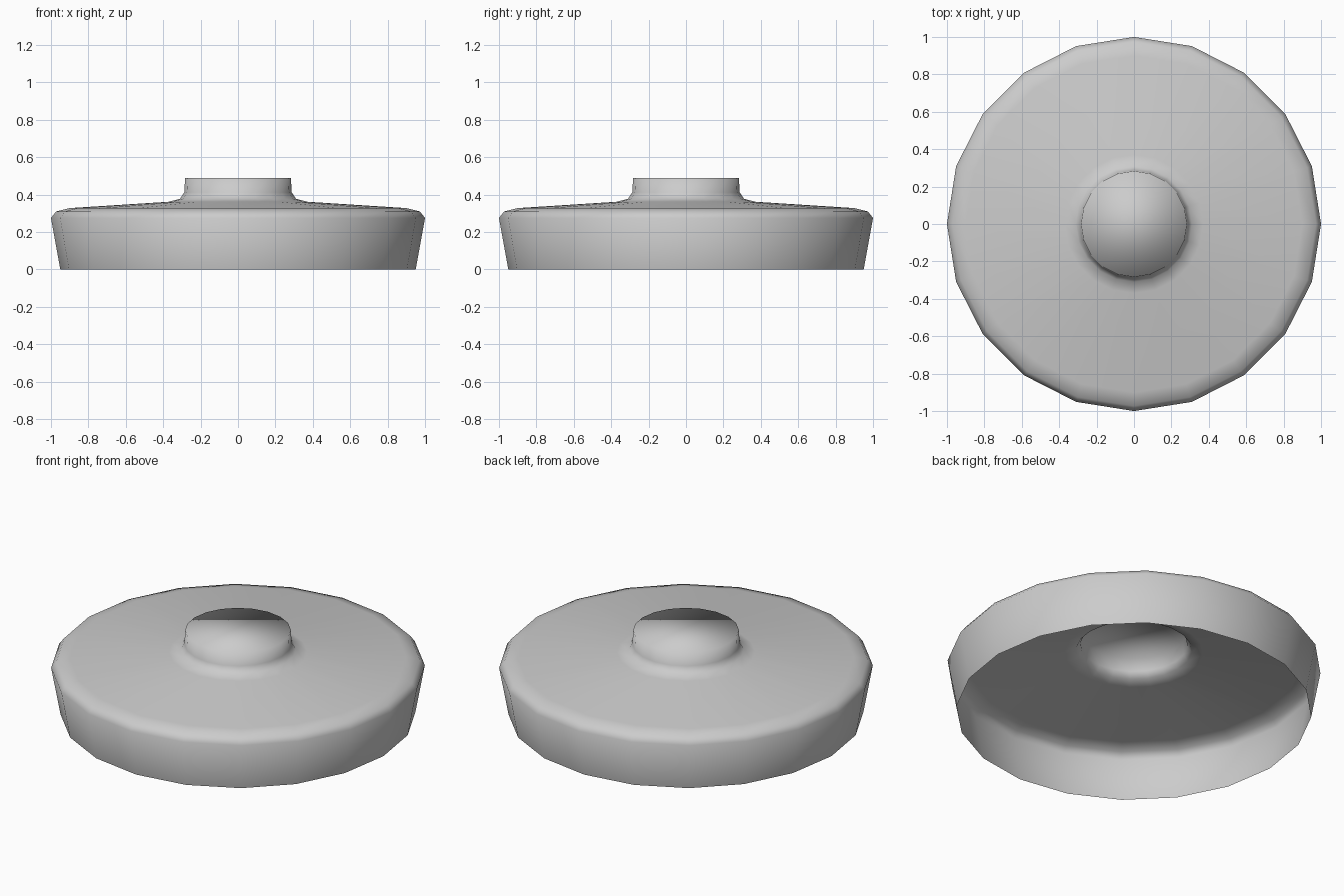
import bpy, bmesh
from math import cos, sin, tau

if "Cube" in bpy.data.objects:
    bpy.data.objects.remove(bpy.data.objects["Cube"])

SIDES = 20

# Profile (radius, height) from the open bottom rim up to the knob's top edge
PROFILE = [
    (0.95, 0.0), (1.0, 0.275), (0.973, 0.31), (0.90, 0.328),
    (0.37, 0.362), (0.31, 0.378), (0.287, 0.412), (0.283, 0.49),
]


def lathe(name, profile, sides):
    """Revolve a profile into an open shell capped with one flat face on top."""
    bm = bmesh.new()
    rings = [[bm.verts.new((r * cos(tau * i / sides), r * sin(tau * i / sides), z))
              for i in range(sides)] for r, z in profile]
    for low, high in zip(rings, rings[1:]):
        for i in range(sides):
            j = (i + 1) % sides
            bm.faces.new((low[i], low[j], high[j], high[i]))
    bm.faces.new(rings[-1])
    for f in bm.faces:
        f.smooth = True
    mesh = bpy.data.meshes.new(name)
    bm.to_mesh(mesh)
    bm.free()
    obj = bpy.data.objects.new(name, mesh)
    bpy.context.collection.objects.link(obj)
    return obj


# Hollow round lid with a short central knob
lathe("lid_with_knob", PROFILE, SIDES)
